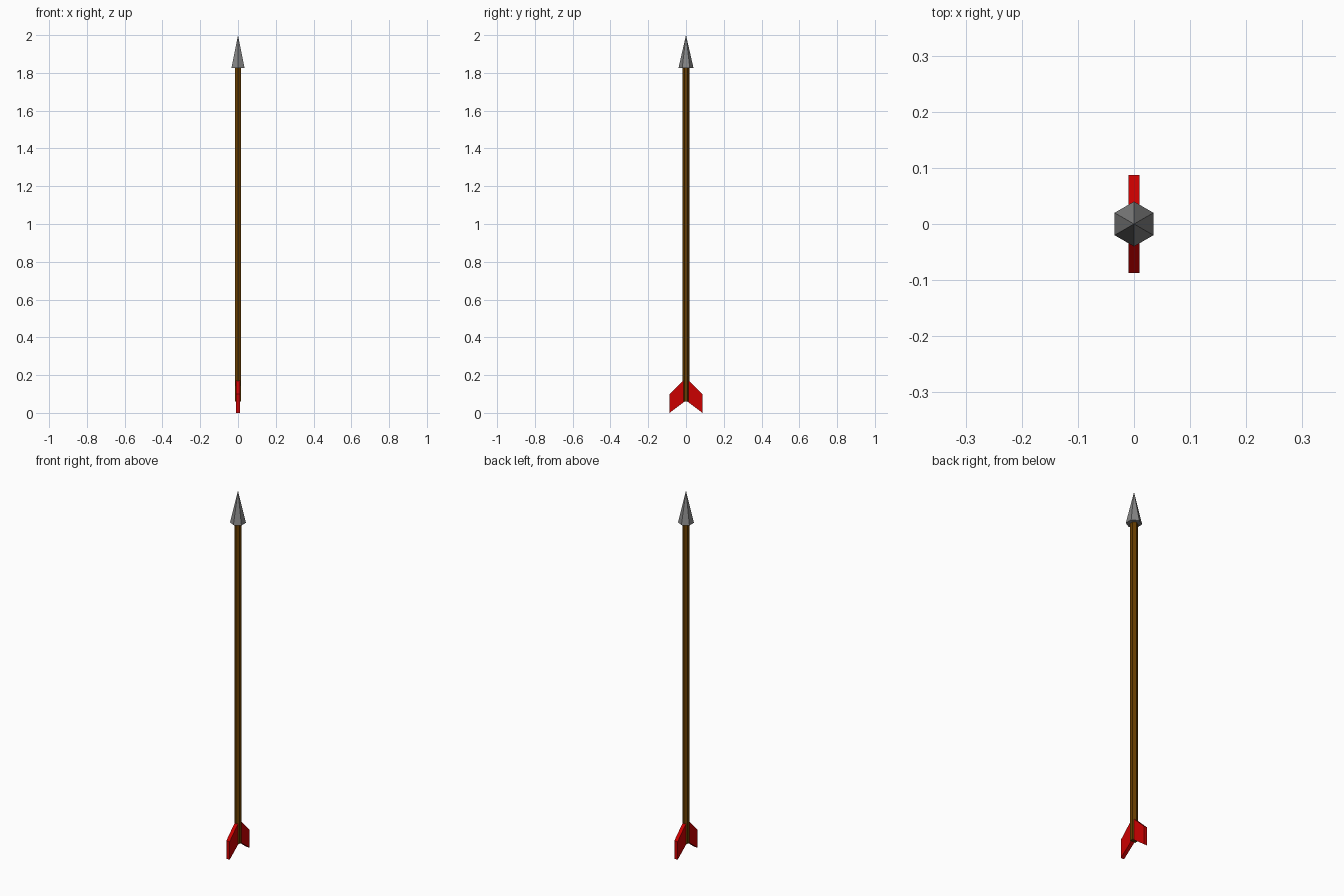
import bpy, bmesh, math

if "Cube" in bpy.data.objects:
    bpy.data.objects.remove(bpy.data.objects["Cube"])


def material(name, rgb):
    m = bpy.data.materials.new(name)
    m.diffuse_color = (*rgb, 1)
    m.use_nodes = True
    m.node_tree.nodes["Principled BSDF"].inputs["Base Color"].default_value = m.diffuse_color
    return m


wood = material("brown wood", (0.138, 0.048, 0.0))
steel = material("grey steel", (0.235, 0.235, 0.235))
red = material("red feather", (0.6, 0.0, 0.0))


def add_object(name, bm, mat):
    bmesh.ops.recalc_face_normals(bm, faces=bm.faces)
    me = bpy.data.meshes.new(name)
    bm.to_mesh(me)
    bm.free()
    me.materials.append(mat)
    ob = bpy.data.objects.new(name, me)
    bpy.context.collection.objects.link(ob)
    return ob


def hex_prism(name, r_bottom, r_top, z0, z1, mat):
    """Six-sided cone or rod with corners pointing along +y and -y."""
    bm = bmesh.new()

    def ring(r, z):
        if r == 0:
            return [bm.verts.new((0, 0, z))] * 6
        return [bm.verts.new((r * math.sin(i * math.pi / 3),
                              r * math.cos(i * math.pi / 3), z)) for i in range(6)]

    low, high = ring(r_bottom, z0), ring(r_top, z1)
    bm.faces.new(low)
    if r_top:
        bm.faces.new(high)
    for i in range(6):
        j = (i + 1) % 6
        corners = [low[i], low[j], high[j], high[i]]
        bm.faces.new(corners if r_top else corners[:3])
    return add_object(name, bm, mat)


# Shaft and pointed head
hex_prism("shaft", 0.0185, 0.0185, 0.06, 1.83, wood)
hex_prism("arrow_head", 0.04, 0, 1.825, 2.0, steel)

# Two swept feathers, one on each side of the shaft
profile = [(0.005, 0.062), (0.087, 0.0), (0.087, 0.1), (0.005, 0.18)]
for side, label in ((1, "back"), (-1, "front")):
    bm = bmesh.new()
    face = bm.faces.new([bm.verts.new((-0.01, side * y, z)) for y, z in profile])
    out = bmesh.ops.extrude_face_region(bm, geom=[face])
    moved = [v for v in out["geom"] if isinstance(v, bmesh.types.BMVert)]
    bmesh.ops.translate(bm, verts=moved, vec=(0.02, 0, 0))
    add_object(label + "_feather", bm, red)
